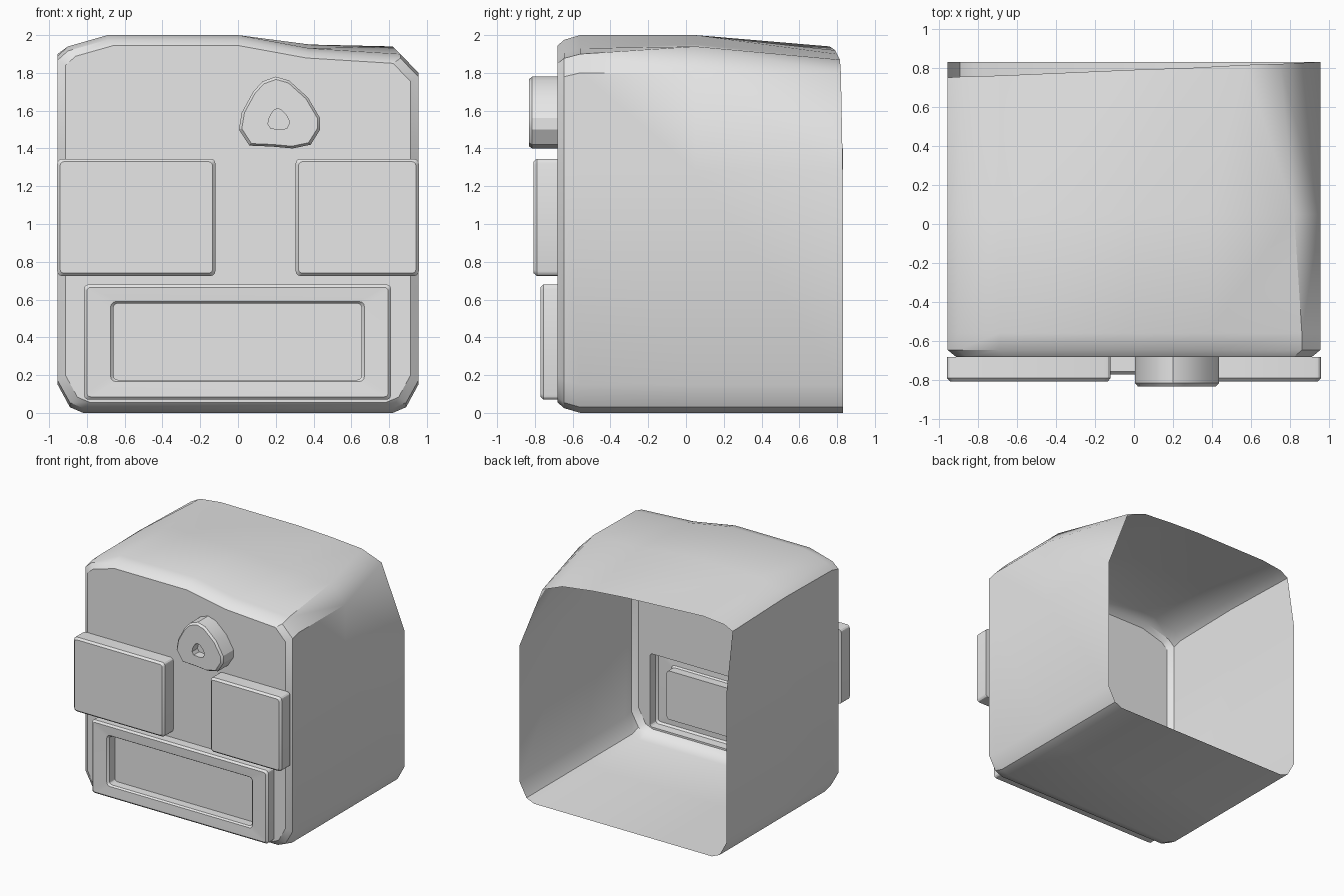
import bpy
import bmesh
from math import cos, sin, pi
from mathutils import Vector

cube = bpy.data.objects.get("Cube")
if cube:
    bpy.data.objects.remove(cube, do_unlink=True)

grey = bpy.data.materials.new("plain_grey")
grey.use_nodes = True
colour = (0.8, 0.8, 0.8, 1)
grey.diffuse_color = colour
grey.node_tree.nodes["Principled BSDF"].inputs["Base Color"].default_value = colour


def loop(bm, outline, y):
    """Add a closed loop of points (x, z) at one depth."""
    return [bm.verts.new((x, y, z)) for x, z in outline]


def loft(bm, loops):
    """Skin neighbouring loops of equal length with triangles."""
    for a, b in zip(loops, loops[1:]):
        for i in range(len(a)):
            j = (i + 1) % len(a)
            bm.faces.new((a[i], a[j], b[i]))
            bm.faces.new((a[j], b[j], b[i]))


def rounded_rect(x0, x1, z0, z1, r, steps=3):
    points = []
    corners = ((x1 - r, z1 - r), (x0 + r, z1 - r), (x0 + r, z0 + r), (x1 - r, z0 + r))
    for k, (cx, cz) in enumerate(corners):
        for s in range(steps + 1):
            a = pi / 2 * (k + s / steps)
            points.append((cx + r * cos(a), cz + r * sin(a)))
    return points


def scaled(outline, sx, sz, cx, cz):
    return [(cx + (x - cx) * sx, cz + (z - cz) * sz) for x, z in outline]


def loop_edges(bm, verts):
    return [bm.edges.get((v, verts[i - 1])) for i, v in enumerate(verts)]


def finish(bm, name):
    bmesh.ops.recalc_face_normals(bm, faces=bm.faces)
    mesh = bpy.data.meshes.new(name)
    bm.to_mesh(mesh)
    bm.free()
    mesh.materials.append(grey)
    obj = bpy.data.objects.new(name, mesh)
    bpy.context.collection.objects.link(obj)
    bpy.ops.object.select_all(action="DESELECT")
    obj.select_set(True)
    bpy.context.view_layer.objects.active = obj
    bpy.ops.object.shade_smooth_by_angle(angle=pi / 6)
    return obj


# Hollow body shell: one cross-section swept to an uneven open back
lower = [(-.955, .15), (-.89, .03), (-.82, 0), (.82, 0), (.89, .03), (.955, .15)]
section = lower + [(.955, 1.28), (.955, 1.8), (.86, 1.9), (.38, 1.93), (0, 2),
                   (-.69, 2), (-.9, 1.94), (-.955, 1.89), (-.955, 1.4)]
middle = lower + [(.955, 1.28), (.955, 1.8), (.82, 1.94), (.38, 1.95), (0, 2),
                  (-.69, 2), (-.9, 1.94), (-.955, 1.9), (-.955, 1.4)]
rear_upper = [(.955, .83, 1.28), (.75, .82, 1.8), (.57, .815, 1.87), (.3, .80, 1.9),
              (0, .79, 1.92), (-.69, .76, 1.94), (-.88, .755, 1.92),
              (-.955, .75, 1.88), (-.955, .83, 1.4)]

bm = bmesh.new()
front = loop(bm, scaled(section, .955, .945, 0, 1), -.68)
rear = loop(bm, lower, .83) + [bm.verts.new(p) for p in rear_upper]
loft(bm, [front,
          loop(bm, scaled(section, 1, .975, 0, 1), -.645),
          loop(bm, section, -.56),
          loop(bm, middle, .05),
          rear])

# Raised mouth frame, pressed out of the front wall
outer = rounded_rect(-.815, .81, .07, .68, .025)
lip = rounded_rect(-.8, .795, .085, .665, .02)
inner_lip = rounded_rect(-.675, .67, .165, .59, .03)
inner = rounded_rect(-.66, .655, .175, .58, .025)
frame = [loop(bm, outline, y) for outline, y in (
    (outer, -.68), (outer, -.755), (lip, -.77), (inner_lip, -.765),
    (inner, -.75), (inner, -.68))]
loft(bm, frame)
bm.faces.new(frame[-1])
bmesh.ops.triangle_fill(bm, use_beauty=True, normal=Vector((0, -1, 0)),
                        edges=loop_edges(bm, front) + loop_edges(bm, frame[0]))
finish(bm, "body_shell")


# Two raised pads on the front
def pad(name, x0, x1):
    bm = bmesh.new()
    edge = rounded_rect(x0, x1, .725, 1.345, .025)
    face = rounded_rect(x0 + .015, x1 - .015, .74, 1.33, .02)
    loops = [loop(bm, edge, -.68), loop(bm, edge, -.79), loop(bm, face, -.807)]
    loft(bm, loops)
    bm.faces.new(loops[0])
    bm.faces.new(loops[-1])
    finish(bm, name)


pad("wide_pad", -.957, -.12)
pad("narrow_pad", .305, .957)

# Lumpy knob with a small hole
blob = [(.20, 1.78), (.27, 1.76), (.37, 1.67), (.435, 1.56), (.435, 1.50),
        (.385, 1.42), (.29, 1.40), (.18, 1.41), (.06, 1.415), (.005, 1.50),
        (.02, 1.59), (.08, 1.70), (.13, 1.755)]
hole = [(.215 + (x - .22) * .26, 1.55 + (z - 1.57) * .29) for x, z in blob]
bm = bmesh.new()
knob = [loop(bm, outline, y) for outline, y in (
    (blob, -.68), (blob, -.815), (scaled(blob, .93, .93, .22, 1.57), -.832),
    (hole, -.832), (hole, -.76))]
loft(bm, knob)
bm.faces.new(knob[0])
bm.faces.new(knob[-1])
finish(bm, "knob")
